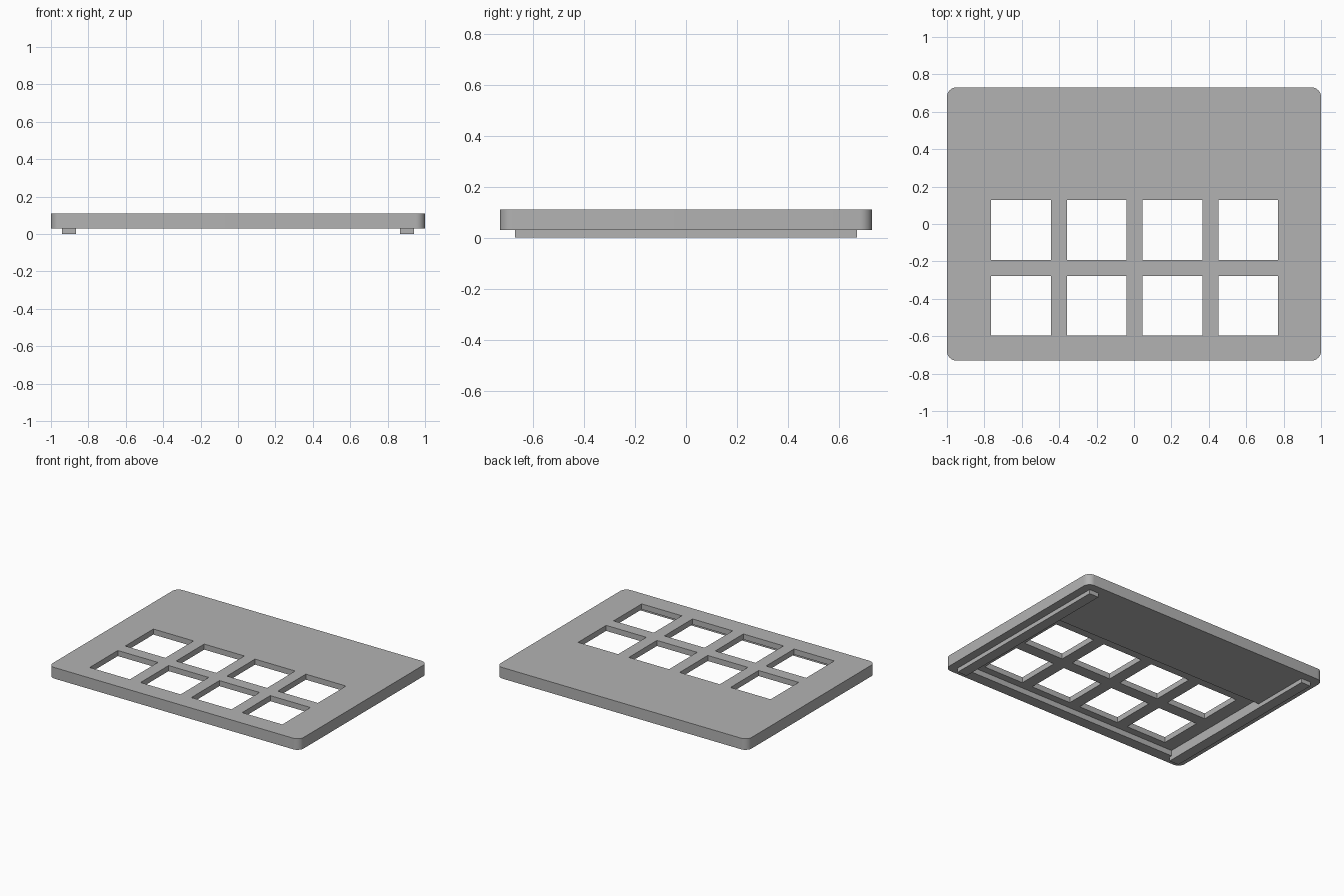
import bpy, bmesh

cube = bpy.data.objects.get("Cube")
if cube:
    bpy.data.objects.remove(cube, do_unlink=True)

BOTTOM, CEILING, TOP = 0.03, 0.07, 0.11
HALF_X, HALF_Y, RADIUS = 1.0, 0.73, 0.05
RAIL_IN, RAIL_OUT, RAIL_Y = 0.865, 0.94, 0.67

grey = bpy.data.materials.new("plain grey")
grey.use_nodes = True
colour = (0.45, 0.45, 0.45, 1)
grey.diffuse_color = colour
grey.node_tree.nodes["Principled BSDF"].inputs["Base Color"].default_value = colour


def add_box(bm, low, high):
    verts = bmesh.ops.create_cube(bm, size=1)["verts"]
    for v in verts:
        for i in range(3):
            v.co[i] = low[i] if v.co[i] < 0 else high[i]
    return verts


def make_object(name, bm):
    mesh = bpy.data.meshes.new(name)
    bm.to_mesh(mesh)
    bm.free()
    mesh.materials.append(grey)
    obj = bpy.data.objects.new(name, mesh)
    bpy.context.collection.objects.link(obj)
    return obj


# Rounded plate
bm = bmesh.new()
add_box(bm, (-HALF_X, -HALF_Y, BOTTOM), (HALF_X, HALF_Y, TOP))
uprights = [e for e in bm.edges if abs(e.verts[0].co.z - e.verts[1].co.z) > 0.01]
bmesh.ops.bevel(bm, geom=uprights, offset=RADIUS, segments=8, profile=0.5, affect='EDGES')
plate = make_object("plate", bm)

# Shallow pocket under the window area
bm = bmesh.new()
add_box(bm, (-RAIL_IN, -0.65, -0.1), (RAIL_IN, 0.235, CEILING))
pocket = make_object("pocket_cutter", bm)

# Two rows of four square windows
bm = bmesh.new()
PITCH, SIZE = 0.405, 0.32
for col in range(4):
    for row in range(2):
        x, y = -0.764 + col * PITCH, -0.597 + row * PITCH
        add_box(bm, (x, y, -0.1), (x + SIZE, y + SIZE, 0.3))
windows = make_object("window_cutter", bm)

bpy.context.view_layer.objects.active = plate
for cutter in (pocket, windows):
    cutter.hide_render = True
    mod = plate.modifiers.new(cutter.name, 'BOOLEAN')
    mod.operation = 'DIFFERENCE'
    mod.solver = 'EXACT'
    mod.object = cutter
    bpy.ops.object.modifier_apply(modifier=mod.name)
    bpy.data.objects.remove(cutter, do_unlink=True)

# Smooth the rounded corners only
bpy.ops.object.select_all(action='DESELECT')
plate.select_set(True)
bpy.ops.object.shade_smooth_by_angle()

# Support rails along both sides
for side, name in ((1, "left_rail"), (-1, "right_rail")):
    bm = bmesh.new()
    xs = sorted((side * RAIL_IN, side * RAIL_OUT))
    add_box(bm, (xs[0], -RAIL_Y, 0), (xs[1], RAIL_Y, BOTTOM))
    make_object(name, bm)
